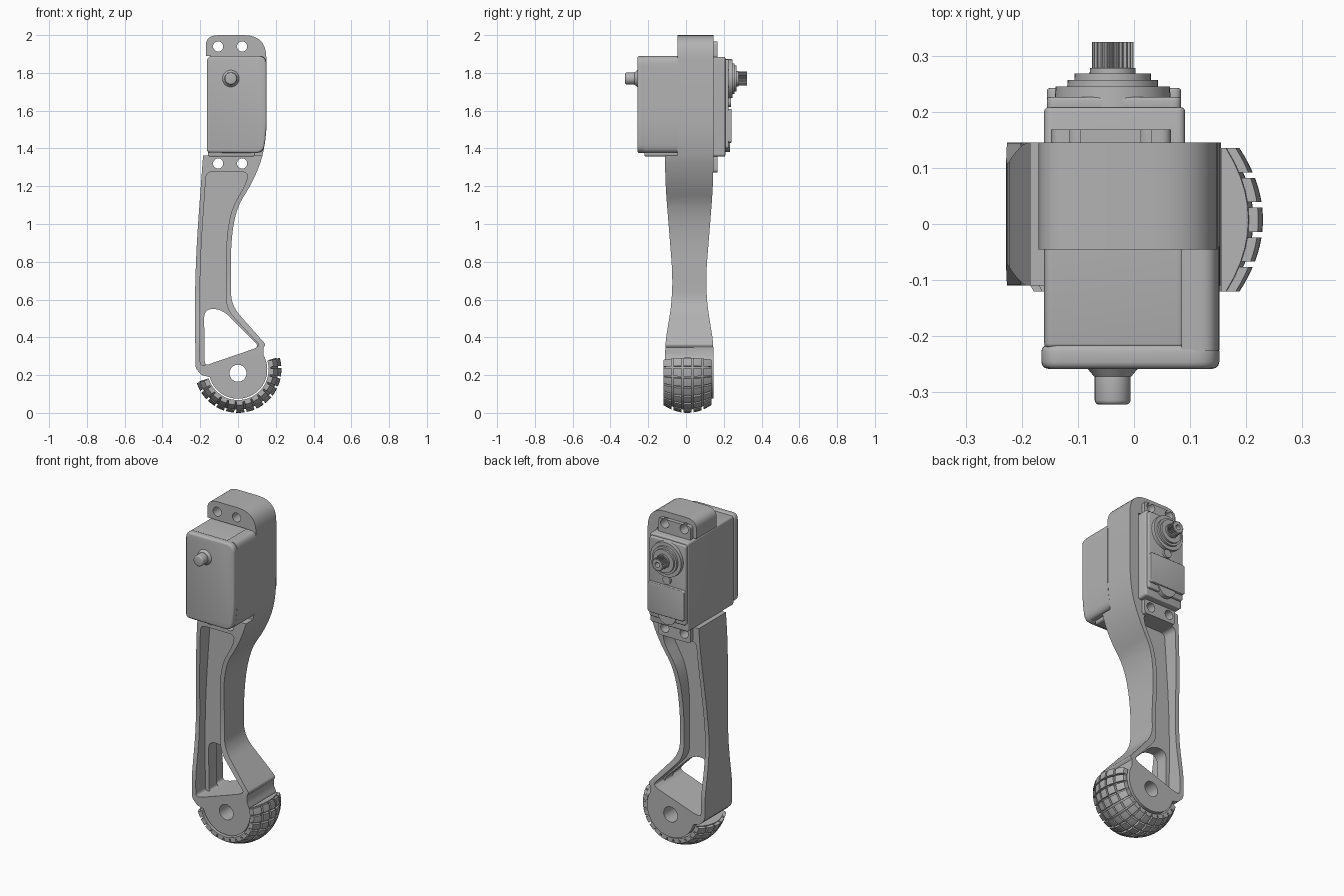
import bpy, bmesh, math
from math import sin, cos, radians, pi
from mathutils import Matrix, Vector

if "Cube" in bpy.data.objects:
    bpy.data.objects.remove(bpy.data.objects["Cube"], do_unlink=True)

grey = bpy.data.materials.new("mid_grey")
grey.use_nodes = True
grey.diffuse_color = (0.45, 0.45, 0.45, 1)
grey.node_tree.nodes["Principled BSDF"].inputs["Base Color"].default_value = grey.diffuse_color

MID = 0.0175             # depth centre of the limb
SHAFT_X, SHAFT_Z = -0.038, 1.77
parts = []


def finish(name, bm, keep=True):
    bmesh.ops.recalc_face_normals(bm, faces=bm.faces)
    me = bpy.data.meshes.new(name)
    bm.to_mesh(me)
    bm.free()
    me.materials.append(grey)
    ob = bpy.data.objects.new(name, me)
    bpy.context.collection.objects.link(ob)
    if keep:
        parts.append(ob)
    else:
        ob.hide_render = True
    return ob


def rounded(points, n=7):
    """Round each (u, v, t) corner, where t is the tangent length."""
    out = []
    for i, (u, v, t) in enumerate(points):
        p = Vector((u, v))
        if t == 0:
            out.append(p)
            continue
        a = Vector(points[i - 1][:2]) - p
        b = Vector(points[(i + 1) % len(points)][:2]) - p
        s = p + a.normalized() * min(t, a.length * 0.49)
        e = p + b.normalized() * min(t, b.length * 0.49)
        for k in range(n + 1):
            f = k / n
            out.append(s * (1 - f) ** 2 + p * 2 * f * (1 - f) + e * f * f)
    return out


def prism(name, pts, lo, hi, axis="y", keep=True):
    bm = bmesh.new()
    def place(p, t):
        return (p[0], t, p[1]) if axis == "y" else (t, p[0], p[1])
    a = [bm.verts.new(place(p, lo)) for p in pts]
    b = [bm.verts.new(place(p, hi)) for p in pts]
    bm.faces.new(a)
    bm.faces.new(b[::-1])
    for i in range(len(a)):
        j = (i + 1) % len(a)
        bm.faces.new((a[i], a[j], b[j], b[i]))
    return finish(name, bm, keep)


def plate(name, x0, x1, z0, z1, y0, y1, t=0.015):
    return prism(name, rounded([(x0, z0, t), (x1, z0, t), (x1, z1, t), (x0, z1, t)]), y0, y1)


def rod(name, x, z, r0, r1, y0, y1, keep=True, segs=40):
    bm = bmesh.new()
    m = Matrix.Translation((x, (y0 + y1) / 2, z)) @ Matrix.Rotation(-pi / 2, 4, "X")
    bmesh.ops.create_cone(bm, cap_ends=True, segments=segs, radius1=r0, radius2=r1,
                          depth=y1 - y0, matrix=m)
    return finish(name, bm, keep)


def boolean(ob, cutter, op="DIFFERENCE"):
    m = ob.modifiers.new("cut", "BOOLEAN")
    m.object, m.operation, m.solver = cutter, op, "EXACT"


def bevel(ob, w):
    m = ob.modifiers.new("edge", "BEVEL")
    m.width, m.segments, m.limit_method, m.angle_limit = w, 3, "ANGLE", radians(50)


# Limb: front outline with the open motor bracket above and the hub below
FOOT_Z = 0.23
outline = rounded([
    (-0.17, 1.89, 0), (-0.17, 2, 0.07), (0.15, 2, 0.12), (0.15, 1.42, 0.15),
    (0.09, 1.24, 0.1), (-0.037, 1.04, 0.25), (-0.037, 0.57, 0.07), (0.147, 0.362, 0.012),
    (0.135, 0.345, 0), (0.135, 0.305, 0)])
for k in range(29):
    a = radians(22 - k * 187 / 28)
    outline.append(Vector((0.155 * cos(a), FOOT_Z + 0.155 * sin(a))))
outline += rounded([(-0.19, 0.2, 0), (-0.225, 0.235, 0.02), (-0.23, 0.75, 0.4),
                    (-0.185, 1.362, 0), (0.09, 1.362, 0), (0.09, 1.89, 0)])
limb = prism("limb", outline, -0.15, 0.2)

# Side profile: waisted shank, narrower bracket
half = [(0.1275, -0.1, 0), (0.1275, 0.37, 0.05), (0.082, 0.65, 0.16), (0.1275, 1.22, 0.12)]
side = [(MID + h, z, t) for h, z, t in half] + [(0.145, 2.1, 0), (-0.045, 2.1, 0),
        (-0.045, 1.362, 0), (-0.11, 1.362, 0)]
side += [(MID - h, z, t) for h, z, t in reversed(half)]
cutters = [prism("side_cutter", rounded(side), -0.5, 0.5, "x", False)]
boolean(limb, cutters[0], "INTERSECT")

# Pockets on both faces leave a thin web, with a rounded window at the foot
pocket = rounded([(-0.168, 1.275, 0.03), (0.052, 1.275, 0.03), (0.045, 1.22, 0.05),
                  (-0.063, 1.03, 0.22), (-0.063, 0.55, 0.06), (0.118, 0.355, 0.025),
                  (-0.2, 0.245, 0.03), (-0.204, 0.75, 0.35)])
window = rounded([(-0.176, 0.25, 0.025), (0.115, 0.35, 0.035), (-0.085, 0.55, 0.06),
                  (-0.18, 0.55, 0.05)])
cutters += [prism("front_pocket_cutter", pocket, -0.3, -0.02, keep=False),
            prism("back_pocket_cutter", pocket, 0.055, 0.4, keep=False),
            prism("window_cutter", window, -0.4, 0.5, keep=False),
            rod("hub_cutter", 0, 0.21, 0.045, 0.045, -0.4, 0.4, False)]
screws = [rod("screw_cutter", x, z, 0.027, 0.027, -0.4, 0.41, False, 24)
          for x in (-0.105, 0.022) for z in (1.32, 1.94)]
for c in cutters[1:] + screws:
    boolean(limb, c)

# Motor body, mounting ears and gearbox lid
motor = plate("motor_body", -0.16, 0.091, 1.357, 1.885, -0.22, 0.208)
bevel(motor, 0.007)
for name, z0, z1 in (("lower_ear", 1.272, 1.365), ("upper_ear", 1.875, 1.965)):
    ear = plate(name, -0.148, 0.066, z0, z1, 0.143, 0.168, 0.02)
    for c in screws:
        boolean(ear, c)
bevel(plate("gearbox_lid", -0.155, 0.084, 1.40, 1.872, 0.2, 0.226), 0.005)
bevel(plate("lower_lid", -0.155, 0.084, 1.43, 1.61, 0.2, 0.242), 0.004)
rod("lid_button", SHAFT_X, 1.645, 0.025, 0.025, 0.2, 0.238)
rod("lid_tab", SHAFT_X, 1.44, 0.06, 0.06, 0.2, 0.234)

# Output shaft: stepped bosses and a splined tip
for i, (r, y) in enumerate(((0.105, 0.245), (0.083, 0.257), (0.07, 0.268), (0.042, 0.278))):
    rod("shaft_boss_%d" % (i + 1), SHAFT_X, SHAFT_Z, r, r * 0.97, 0.2, y)
TEETH = 24
spline = []
for i in range(TEETH * 4):
    r = 0.037 if i % 4 < 2 else 0.031
    a = 2 * pi * i / (TEETH * 4)
    spline.append((SHAFT_X + r * cos(a), SHAFT_Z + r * sin(a)))
tip = prism("output_spline", spline, 0.27, 0.324)
cutters.append(rod("bore_cutter", SHAFT_X, SHAFT_Z, 0.015, 0.015, 0.285, 0.4, False, 24))
boolean(tip, cutters[-1])

# Front cover with its side wall and pivot pin
cover = prism("front_cover", rounded([(-0.165, 1.378, 0.02), (0.135, 1.375, 0.045),
              (0.152, 1.5, 0.06), (0.152, 1.89, 0.05), (-0.165, 1.89, 0.035)]), -0.258, -0.215)
bevel(cover, 0.012)
prism("cover_side_wall", rounded([(0.085, 1.378, 0), (0.135, 1.378, 0.045), (0.152, 1.5, 0.06),
      (0.152, 1.889, 0.05), (0.085, 1.889, 0)]), -0.225, -0.04)
rod("pivot_collar", SHAFT_X, SHAFT_Z, 0.033, 0.047, -0.272, -0.255)
bevel(rod("pivot_pin", SHAFT_X, SHAFT_Z, 0.032, 0.032, -0.322, -0.25), 0.008)


# Tyre: half barrel with rows of raised tread blocks
def crown(y):
    return 0.23 - 0.045 * ((y - 0.0075) / 0.1325) ** 2


def arc_block(bm, a0, a1, y0, y1, inner, outer, na, ny):
    """Curved slab between two angles and two depths."""
    grids = []
    for radius in (inner, outer):
        grids.append([[bm.verts.new((radius(y) * cos(a), y, FOOT_Z + radius(y) * sin(a)))
                       for y in (y0 + (y1 - y0) * j / ny for j in range(ny + 1))]
                      for a in (a0 + (a1 - a0) * i / na for i in range(na + 1))])
    lo, hi = grids
    for i in range(na):
        for j in range(ny):
            for g in grids:
                bm.faces.new((g[i][j], g[i + 1][j], g[i + 1][j + 1], g[i][j + 1]))
        for j in (0, ny):
            bm.faces.new((lo[i][j], lo[i + 1][j], hi[i + 1][j], hi[i][j]))
    for j in range(ny):
        for i in (0, na):
            bm.faces.new((lo[i][j], lo[i][j + 1], hi[i][j + 1], hi[i][j]))


START, END = radians(197), radians(377)
bm = bmesh.new()
arc_block(bm, START, END, -0.12, 0.135, lambda y: 0.162, lambda y: crown(y) - 0.017, 48, 10)
finish("tyre_carcass", bm)

bm = bmesh.new()
ROWS, COLS = 13, 5
da, dy = (END - START) / ROWS, 0.265 / COLS
for i in range(ROWS):
    for j in range(COLS):
        a, y = START + i * da, -0.125 + j * dy
        arc_block(bm, a + da * 0.1, a + da * 0.9, y + dy * 0.09, y + dy * 0.91,
                  lambda y: crown(y) - 0.022, crown, 3, 3)
finish("tyre_tread", bm)

# Bake the modifiers, drop the cutters and shade
deps = bpy.context.evaluated_depsgraph_get()
deps.update()
baked = [bpy.data.meshes.new_from_object(ob.evaluated_get(deps)) for ob in parts]
for ob, me in zip(parts, baked):
    ob.modifiers.clear()
    ob.data = me
for ob in cutters + screws:
    bpy.data.objects.remove(ob, do_unlink=True)
bpy.ops.object.select_all(action="DESELECT")
for ob in parts:
    ob.select_set(True)
bpy.context.view_layer.objects.active = limb
bpy.ops.object.shade_smooth_by_angle(angle=radians(32))
